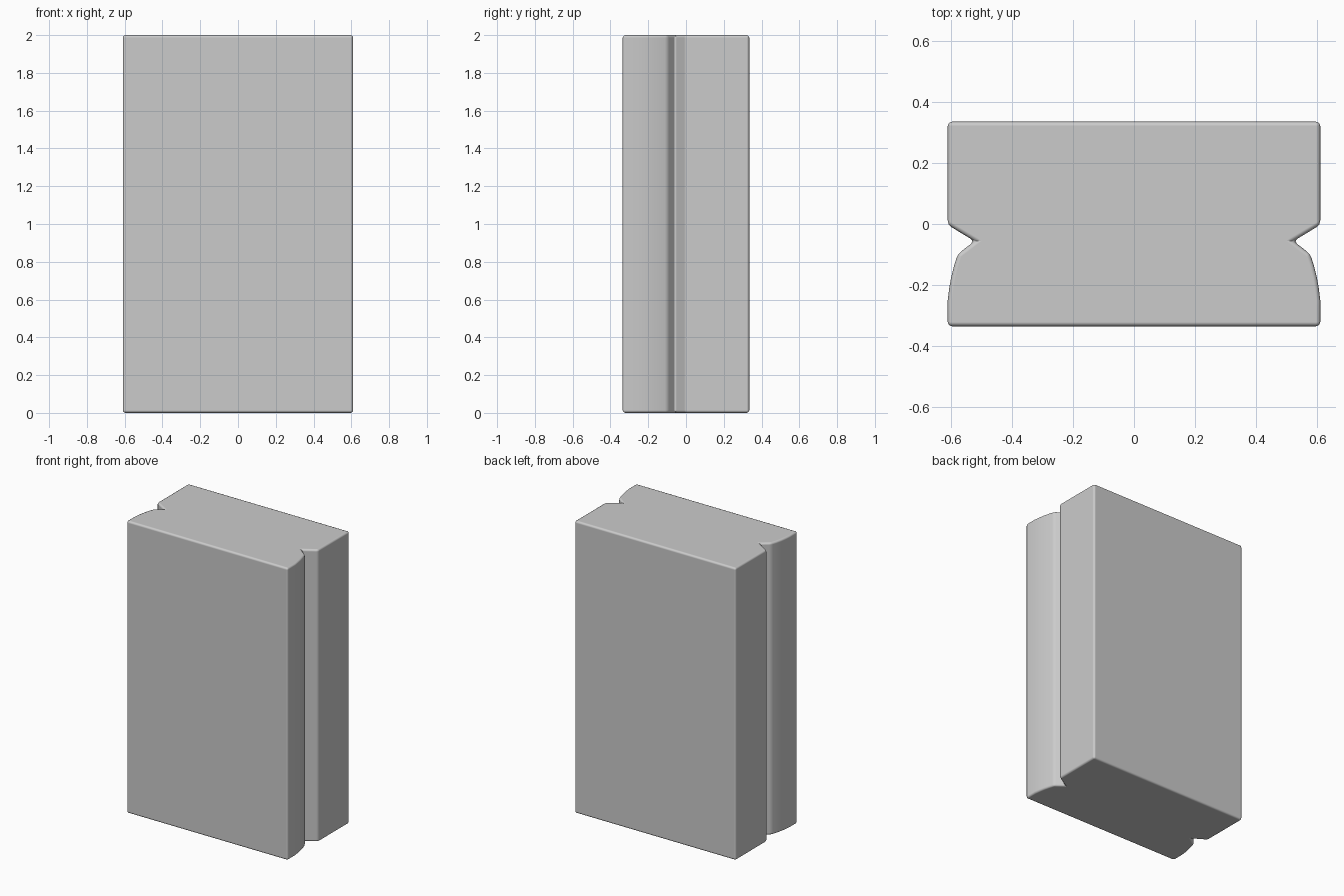
import bpy, bmesh

if "Cube" in bpy.data.objects:
    bpy.data.objects.remove(bpy.data.objects["Cube"])

HEIGHT = 2.0

# Right half of the plan outline, back to front: straight side, notch, rounded lip
half = [(0.61, 0.335), (0.61, -0.003), (0.522, -0.056), (0.577, -0.098),
        (0.589, -0.135), (0.599, -0.175), (0.605, -0.21), (0.61, -0.25),
        (0.61, -0.335)]
outline = half + [(-x, y) for x, y in reversed(half)]

# Block body: extrude the mirrored outline upwards
bm = bmesh.new()
base = bm.faces.new([bm.verts.new((x, y, 0)) for x, y in outline])
top = bmesh.ops.extrude_face_region(bm, geom=[base], use_keep_orig=True)
bmesh.ops.translate(bm, vec=(0, 0, HEIGHT),
                    verts=[g for g in top["geom"] if isinstance(g, bmesh.types.BMVert)])
bmesh.ops.recalc_face_normals(bm, faces=bm.faces)
mesh = bpy.data.meshes.new("notched_block")
bm.to_mesh(mesh)
bm.free()
block = bpy.data.objects.new("notched_block", mesh)
bpy.context.collection.objects.link(block)

# Softened edges
bevel = block.modifiers.new("soft_edges", "BEVEL")
bevel.width = 0.014
bevel.segments = 2
bevel.limit_method = "ANGLE"
bevel.angle_limit = 0.56
bevel.harden_normals = True

# Smooth shading on the curved lip and bevels
bpy.context.view_layer.objects.active = block
block.select_set(True)
bpy.ops.object.shade_smooth_by_angle(angle=0.6)
